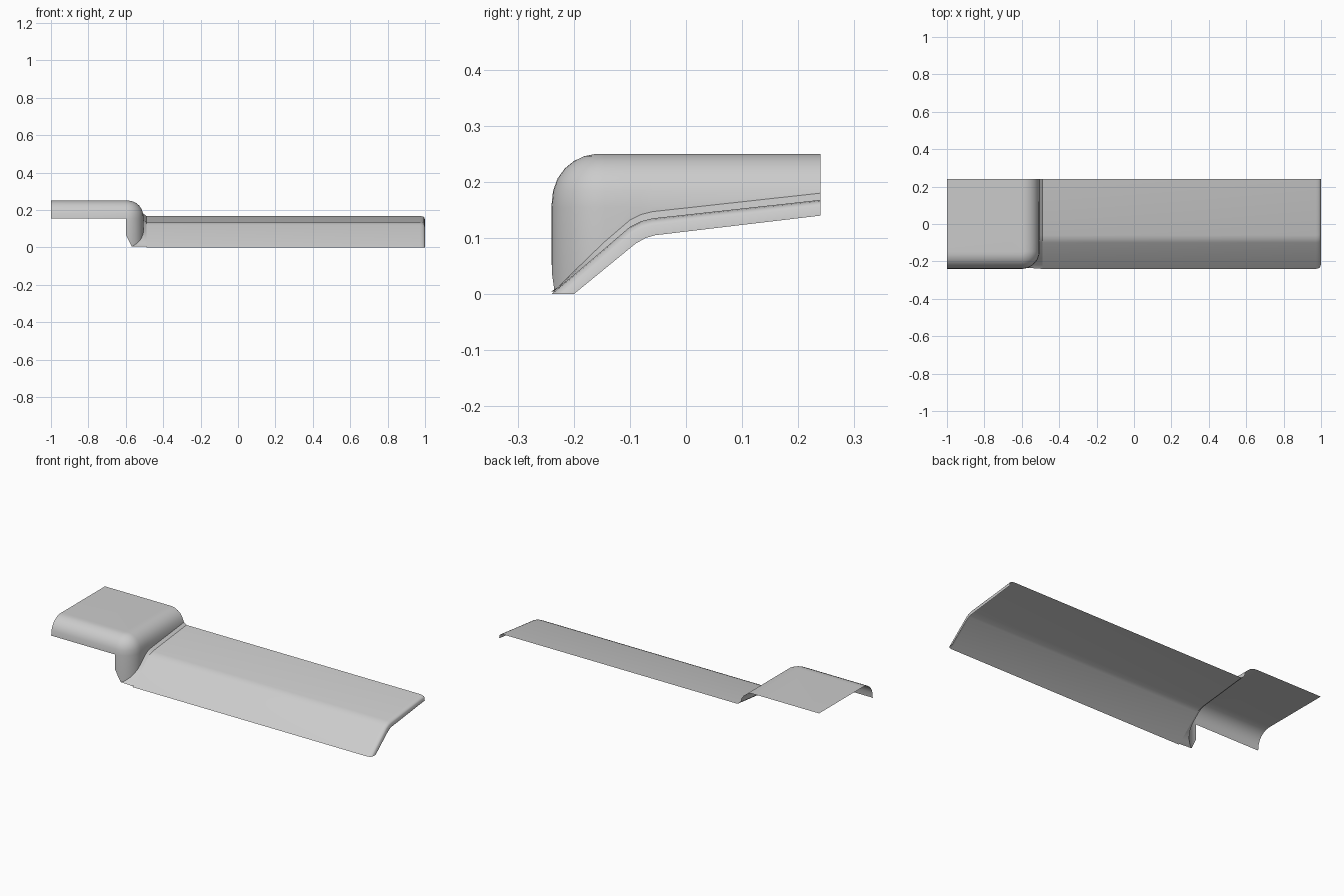
import bpy, bmesh
from math import sin, cos, radians

cube = bpy.data.objects.get("Cube")
if cube:
    bpy.data.objects.remove(cube, do_unlink=True)

grey = bpy.data.materials.new("light grey")
grey.use_nodes = True
COLOUR = (0.6, 0.6, 0.6, 1)
grey.diffuse_color = COLOUR
grey.node_tree.nodes["Principled BSDF"].inputs["Base Color"].default_value = COLOUR


def finish(bm, name):
    """Weld the sheet, turn it into an object and smooth its soft bends."""
    bmesh.ops.remove_doubles(bm, verts=bm.verts, dist=0.0005)
    mesh = bpy.data.meshes.new(name)
    bm.to_mesh(mesh)
    bm.free()
    mesh.materials.append(grey)
    ob = bpy.data.objects.new(name, mesh)
    bpy.context.collection.objects.link(ob)
    bpy.ops.object.select_all(action='DESELECT')
    ob.select_set(True)
    bpy.context.view_layer.objects.active = ob
    bpy.ops.object.shade_smooth_by_angle(angle=radians(40))


def loft(bm, sections):
    """Skin neighbouring sections, stopping at the shorter one."""
    rows = [[bm.verts.new(p) for p in s] for s in sections]
    for a, b in zip(rows, rows[1:]):
        for j in range(min(len(a), len(b)) - 1):
            bm.faces.new((a[j + 1], b[j + 1], b[j], a[j]))
    return rows


# Folded panel profile (y, z) and the inner edge of its end lip
UPPER = [(0.24, 0.168), (-0.06, 0.135), (-0.08, 0.13), (-0.1, 0.12), (-0.24, 0)]
LOWER = [(0.24, 0.14), (-0.055, 0.105), (-0.072, 0.1), (-0.09, 0.09), (-0.2, 0)]


def panel_height(y):
    for (y1, z1), (y0, z0) in zip(UPPER, UPPER[1:]):
        if y >= y0:
            return z0 + (z1 - z0) * (y - y0) / (y1 - y0)
    return 0


# Long panel with a rounded lip turned down at its left end
EDGE = -0.49
bm = bmesh.new()
sections = []
for x, f in ((EDGE, 0), (0.972, 0), (0.985, 0.07), (0.994, 0.2), (0.998, 0.4), (1, 1)):
    sections.append([(x, a + (c - a) * f, b + (d - b) * f)
                     for (a, b), (c, d) in zip(UPPER, LOWER)])
loft(bm, sections)
finish(bm, "folded_panel")

# Raised cover: rounded shoulder swept along the front, round the corner and back
R = 0.095
CX, CY = -0.6, -0.145
SHOULDER = [(0, 0.25), (0.018, 0.2495), (0.036, 0.246), (0.055, 0.237),
            (0.071, 0.224), (0.084, 0.206), (0.092, 0.184), (R, 0.155)]


def shoulder(x, y, angle):
    dx, dy = sin(angle), -cos(angle)
    floor = panel_height(y + dy * R) + 0.012
    return [(x + dx * r, y + dy * r, max(z, floor)) for r, z in SHOULDER]


sections = [shoulder(-1, CY, 0), shoulder(CX, CY, 0)]
for deg in range(0, 91, 10):
    s = shoulder(CX, CY, radians(deg))
    x, y, _ = s[-1]
    if deg < 20:
        s.append((x, y, 0.07 - 0.0035 * deg))
    else:
        p = panel_height(y)
        s.append((x, y, p + 0.012 * (deg - 20) / 70))
        s.append((EDGE, -0.24 if deg == 20 else y, p))
    sections.append(s)
for y in (-0.1, -0.08, -0.06, 0.24):
    s = shoulder(CX, y, radians(90))
    p = panel_height(y)
    s += [(-0.505, y, p + 0.012), (EDGE, y, p)]
    sections.append(s)

bm = bmesh.new()
rows = loft(bm, sections)
# Flat top of the cover
back_corner = bm.verts.new((-1, 0.24, 0.25))
inner = [rows[0][0], rows[1][0]] + [r[0] for r in rows[-4:]]
bm.faces.new(inner + [back_corner])
finish(bm, "raised_cover")
